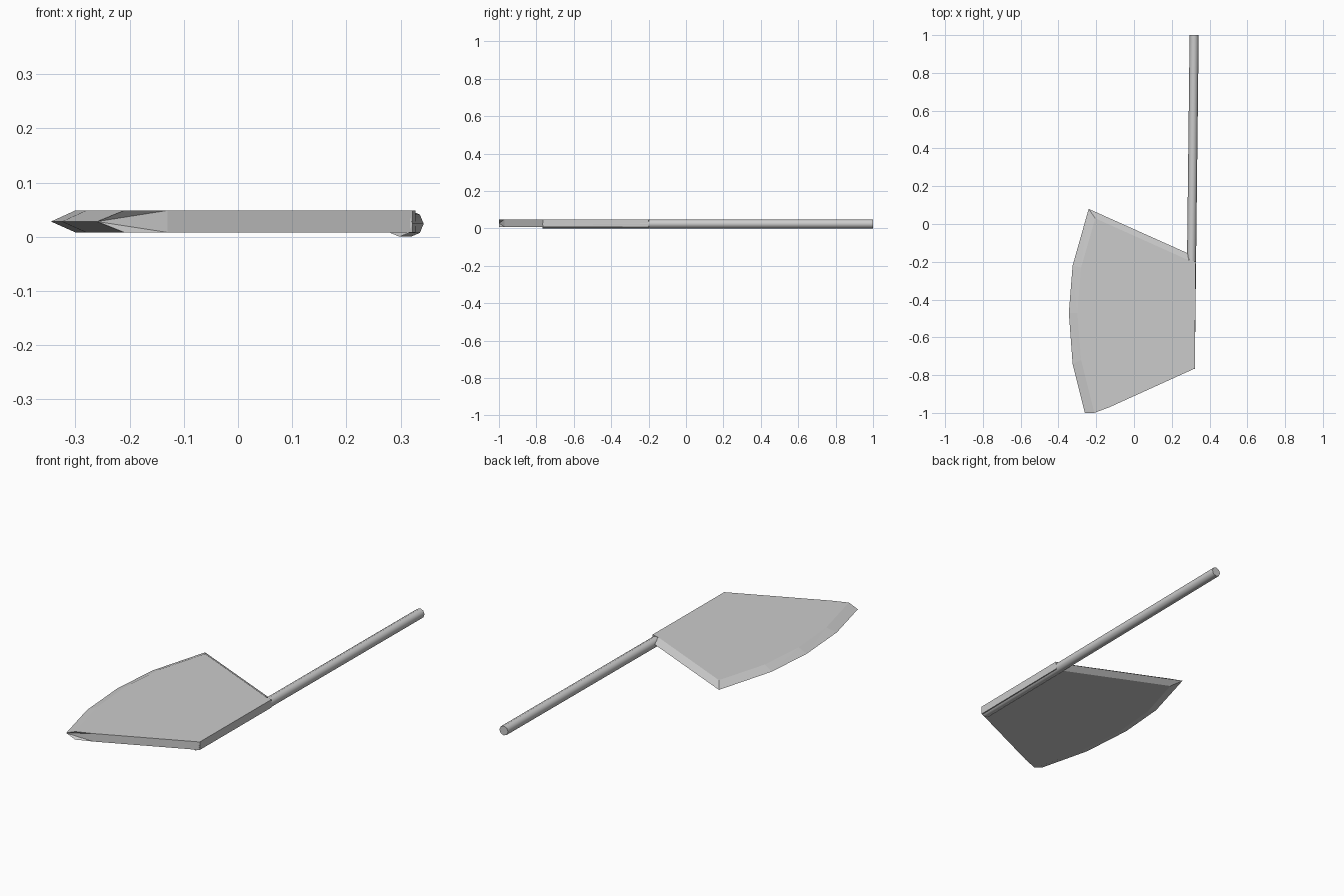
import bpy, bmesh, math
from mathutils import Vector

cube = bpy.data.objects.get("Cube")
if cube:
    bpy.data.objects.remove(cube, do_unlink=True)

grey = bpy.data.materials.new("plain grey")
grey.use_nodes = True
colour = (0.6, 0.6, 0.6, 1)
grey.diffuse_color = colour
grey.node_tree.nodes["Principled BSDF"].inputs["Base Color"].default_value = colour


def finish(name, bm):
    bmesh.ops.recalc_face_normals(bm, faces=bm.faces)
    mesh = bpy.data.meshes.new(name)
    bm.to_mesh(mesh)
    bm.free()
    mesh.materials.append(grey)
    obj = bpy.data.objects.new(name, mesh)
    bpy.context.collection.objects.link(obj)
    return obj


# Blade: a flat slab whose ground edges meet at a middle outline
BOTTOM, MIDDLE, TOP = 0.008, 0.028, 0.0485
middle = [(0.322, -0.765), (-0.13, -0.97), (-0.26, -1.0), (-0.325, -0.74), (-0.345, -0.47),
          (-0.325, -0.22), (-0.24, 0.08), (0.285, -0.155), (0.327, -0.2)]
flat = [(0.322, -0.765), (-0.13, -0.97), (-0.21, -1.0), (-0.28, -0.72), (-0.30, -0.47),
        (-0.28, -0.23), (-0.205, 0.03), (0.285, -0.19), (0.327, -0.2)]

bm = bmesh.new()
edge = [bm.verts.new((x, y, MIDDLE)) for x, y in middle]
for z in (BOTTOM, TOP):
    ring = [bm.verts.new((x, y, z)) for x, y in flat]
    bm.faces.new(ring)
    for i in range(len(ring)):
        j = (i + 1) % len(ring)
        bm.faces.new((edge[i], edge[j], ring[i]))
        bm.faces.new((edge[j], ring[j], ring[i]))
finish("blade", bm)

# Handle: an eight-sided rod that runs on along the spine of the blade
RADIUS = 0.024
start, end = Vector((0.298, -0.767, RADIUS)), Vector((0.3185, 1.0, RADIUS))
bm = bmesh.new()
rings = []
for centre in (start, end):
    rings.append([bm.verts.new(centre + Vector((math.cos(a), 0, math.sin(a))) * RADIUS)
                  for a in (k * math.tau / 8 for k in range(8))])
for k in range(8):
    n = (k + 1) % 8
    bm.faces.new((rings[0][k], rings[0][n], rings[1][n], rings[1][k]))
for ring in rings:
    bm.faces.new(ring)
handle = finish("handle", bm)

bpy.ops.object.select_all(action='DESELECT')
handle.select_set(True)
bpy.context.view_layer.objects.active = handle
bpy.ops.object.shade_smooth_by_angle(angle=math.radians(50))
